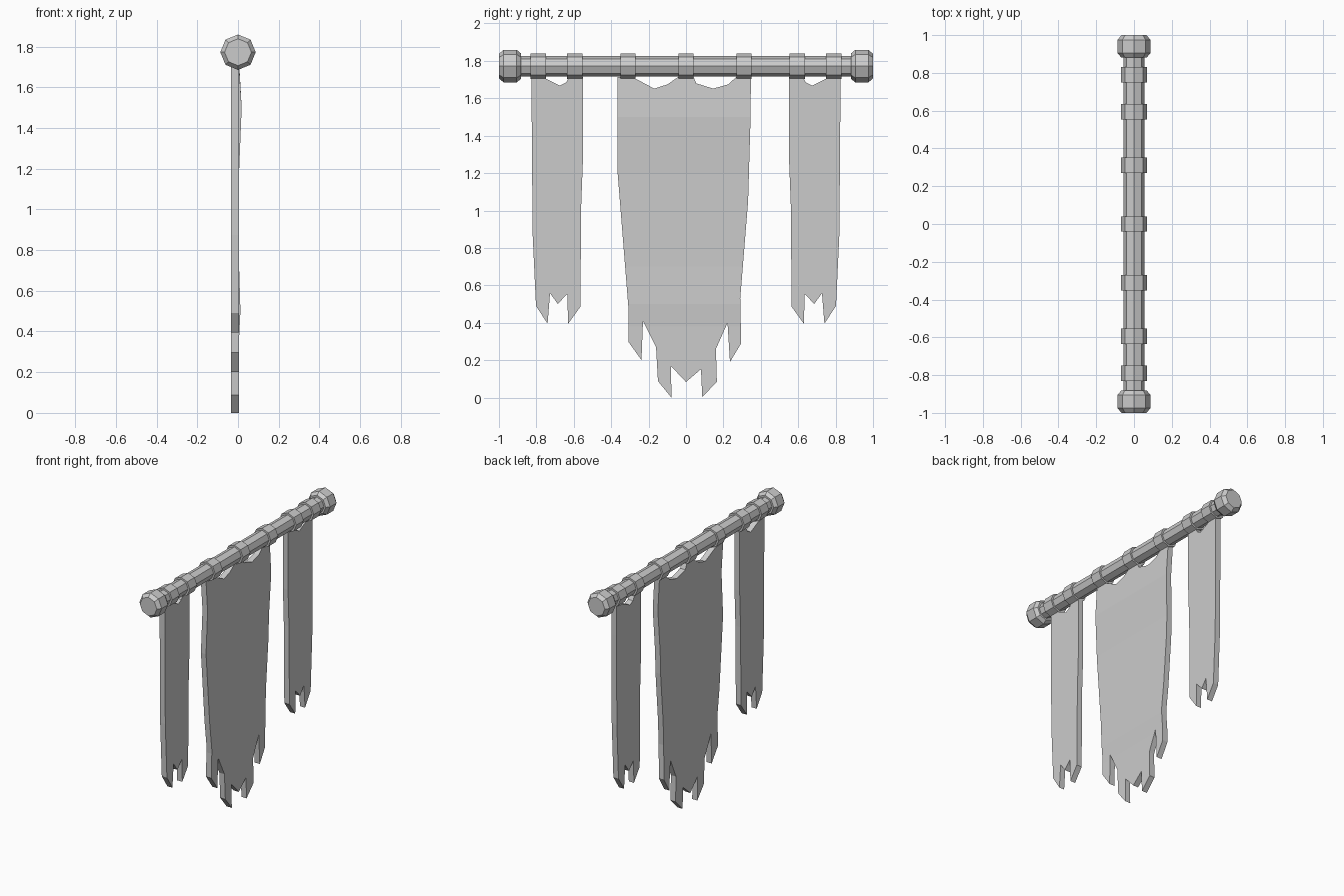
import bpy, bmesh, math

if "Cube" in bpy.data.objects:
    bpy.data.objects.remove(bpy.data.objects["Cube"])

ROD_Z = 1.772


def lathe(name, profile):
    """Eight-sided solid around the y axis from (y, radius) pairs."""
    bm = bmesh.new()
    rings = []
    for y, r in profile:
        rings.append([bm.verts.new((r * math.cos(i * math.pi / 4), y,
                                    ROD_Z + r * math.sin(i * math.pi / 4)))
                      for i in range(8)])
    for a, b in zip(rings, rings[1:]):
        for i in range(8):
            j = (i + 1) % 8
            bm.faces.new((a[i], a[j], b[j], b[i]))
    bm.faces.new(rings[0])
    bm.faces.new(rings[-1])
    finish(name, bm)


def finish(name, bm):
    bmesh.ops.recalc_face_normals(bm, faces=bm.faces)
    mesh = bpy.data.meshes.new(name)
    bm.to_mesh(mesh)
    bm.free()
    bpy.context.collection.objects.link(bpy.data.objects.new(name, mesh))


def cloth(name, outline, rows, mirror=1):
    """Thick cloth from a (y, z) outline; rows are (z, x shift) for gentle folds."""
    bm = bmesh.new()
    bm.faces.new([bm.verts.new((-0.034, mirror * y, z)) for y, z in outline])
    for z, _ in rows:
        bmesh.ops.bisect_plane(bm, geom=bm.verts[:] + bm.edges[:] + bm.faces[:],
                               plane_co=(0, 0, z), plane_no=(0, 0, 1))
    ext = bmesh.ops.extrude_face_region(bm, geom=bm.faces[:], use_keep_orig=True)
    for v in ext["geom"]:
        if isinstance(v, bmesh.types.BMVert):
            v.co.x += 0.04
    # push the cloth forward at the fold rows
    keys = [(2, 0), *rows, (-1, 0)]
    for v in bm.verts:
        for (z1, s1), (z0, s0) in zip(keys, keys[1:]):
            if z0 <= v.co.z <= z1:
                v.co.x += s0 + (s1 - s0) * (v.co.z - z0) / (z1 - z0)
                break
    finish(name, bm)


# Rod, end knobs and hanging rings
lathe("rod", [(-0.9, 0.055), (0.9, 0.055)])
for s, side in ((-1, "left"), (1, "right")):
    lathe(f"end_knob_{side}", [(s * 0.882, 0.068), (s * 0.905, 0.087),
                               (s * 0.975, 0.087), (s * 1.0, 0.066)])
for i, y in enumerate((-0.79, -0.595, -0.31, 0, 0.31, 0.595, 0.79)):
    lathe(f"ring_{i}", [(y - 0.041, 0.068), (y + 0.041, 0.068)])

# Wide middle banner with torn lower edge
middle = [(-0.365, 1.715), (-0.27, 1.705), (-0.17, 1.652), (-0.10, 1.674),
          (-0.04, 1.715), (0.04, 1.715), (0.055, 1.68), (0.145, 1.652),
          (0.225, 1.674), (0.27, 1.715), (0.347, 1.715), (0.345, 1.49),
          (0.332, 1.05), (0.29, 0.53), (0.295, 0.29), (0.235, 0.19),
          (0.222, 0.40), (0.16, 0.26), (0.165, 0.083), (0.087, 0.004),
          (0.08, 0.152), (0, 0.083), (-0.08, 0.168), (-0.078, 0.0),
          (-0.15, 0.088), (-0.16, 0.27), (-0.23, 0.41), (-0.238, 0.2),
          (-0.307, 0.297), (-0.307, 0.47), (-0.365, 1.195)]
cloth("middle_banner", middle,
      [(1.7, 0.0), (1.5, 0.012), (1.2, 0.0), (0.7, 0.0), (0.5, 0.006), (0.38, 0.0)])

# Narrow side banners, mirrored
narrow = [(-0.825, 1.715), (-0.75, 1.705), (-0.675, 1.668), (-0.64, 1.685),
          (-0.625, 1.715), (-0.55, 1.715), (-0.55, 1.30), (-0.56, 1.04),
          (-0.565, 0.485), (-0.63, 0.395), (-0.635, 0.555), (-0.685, 0.50),
          (-0.727, 0.558), (-0.74, 0.395), (-0.802, 0.49), (-0.82, 0.875),
          (-0.825, 1.51)]
cloth("side_banner_left", narrow, [(1.2, 0.0), (0.87, 0.0)])
cloth("side_banner_right", narrow, [(1.2, 0.0), (0.87, 0.0)], mirror=-1)
